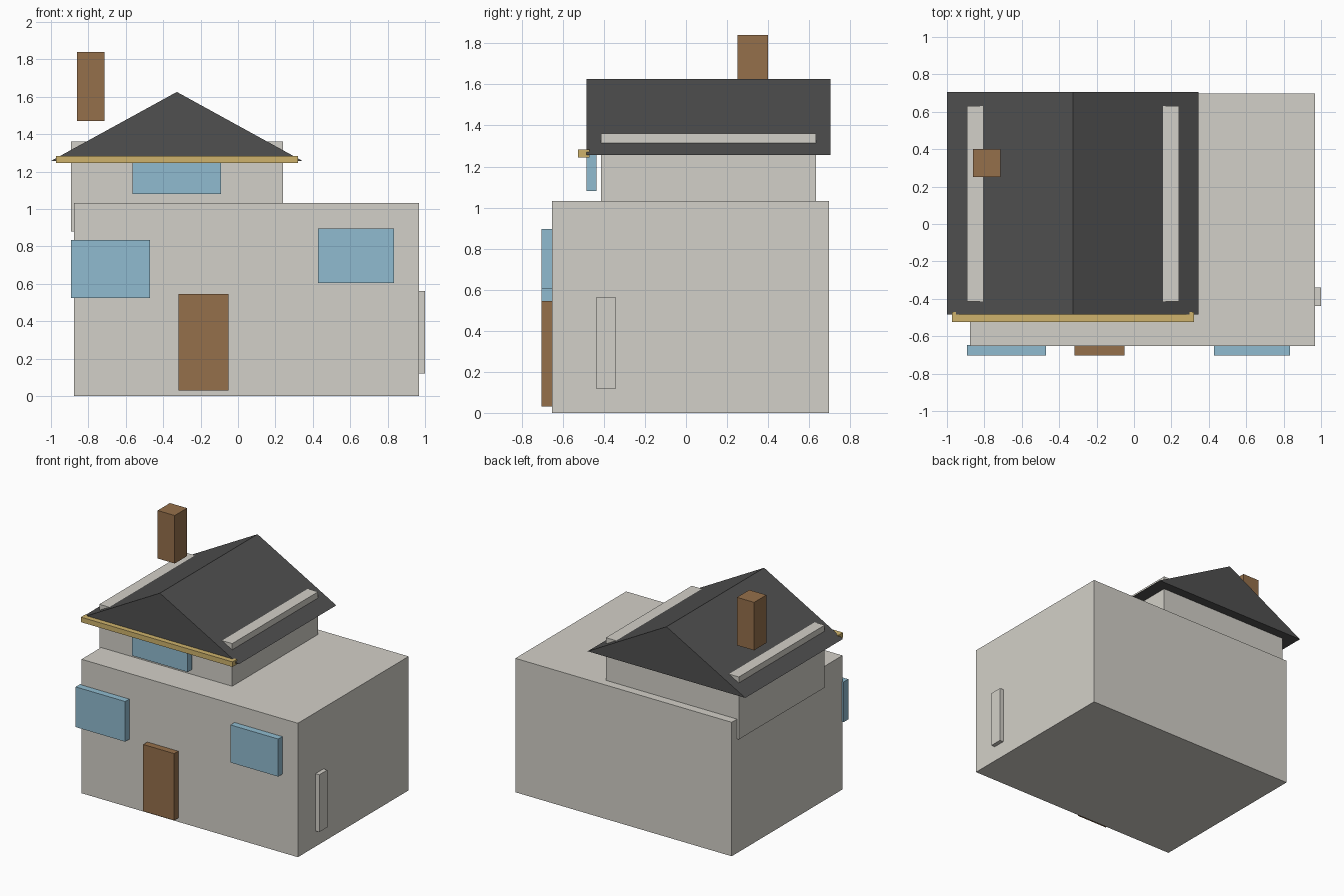
import bpy, bmesh

if "Cube" in bpy.data.objects:
    bpy.data.objects.remove(bpy.data.objects["Cube"])


def material(name, rgb):
    m = bpy.data.materials.new(name)
    m.diffuse_color = (*rgb, 1)
    m.use_nodes = True
    m.node_tree.nodes["Principled BSDF"].inputs["Base Color"].default_value = m.diffuse_color
    return m


brown = material("brown", (0.30, 0.16, 0.07))
glass = material("glass_blue", (0.28, 0.50, 0.63))
slate = material("slate", (0.08, 0.08, 0.08))
gold = material("gold", (0.62, 0.45, 0.15))
wall = material("wall", (0.65, 0.63, 0.58))


def prism(name, profile, y0, y1, mat):
    """Extrude an x-z profile from y0 to y1."""
    bm = bmesh.new()
    face = bm.faces.new([bm.verts.new((x, y0, z)) for x, z in profile])
    ext = bmesh.ops.extrude_face_region(bm, geom=[face])
    verts = [v for v in ext["geom"] if isinstance(v, bmesh.types.BMVert)]
    bmesh.ops.translate(bm, verts=verts, vec=(0, y1 - y0, 0))
    bmesh.ops.recalc_face_normals(bm, faces=bm.faces)
    me = bpy.data.meshes.new(name)
    bm.to_mesh(me)
    bm.free()
    me.materials.append(mat)
    ob = bpy.data.objects.new(name, me)
    bpy.context.collection.objects.link(ob)
    return ob


def box(name, x, y, z, mat):
    profile = [(x[0], z[0]), (x[1], z[0]), (x[1], z[1]), (x[0], z[1])]
    return prism(name, profile, y[0], y[1], mat)


# Two storeys
box("ground_floor", (-0.878, 0.968), (-0.653, 0.697), (0, 1.033), wall)
box("upper_floor", (-0.893, 0.241), (-0.415, 0.632), (0.88, 1.362), wall)

# Gable roof, eave trim and chimney
prism("roof", [(-1.0, 1.257), (0.345, 1.257), (-0.327, 1.626)], -0.485, 0.705, slate)
box("eave_trim", (-0.972, 0.32), (-0.525, -0.47), (1.245, 1.284), gold)
box("chimney", (-0.861, -0.715), (0.25, 0.40), (1.47, 1.84), brown)

# Door and windows
front = (-0.703, -0.647)
box("door", (-0.317, -0.052), front, (0.03, 0.545), brown)
box("window_left", (-0.893, -0.47), front, (0.525, 0.835), glass)
box("window_right", (0.428, 0.835), front, (0.605, 0.895), glass)
box("window_upper", (-0.565, -0.09), (-0.484, -0.435), (1.08, 1.27), glass)

# Small panel on the right wall
box("side_panel", (0.95, 1.0), (-0.438, -0.34), (0.12, 0.562), wall)
